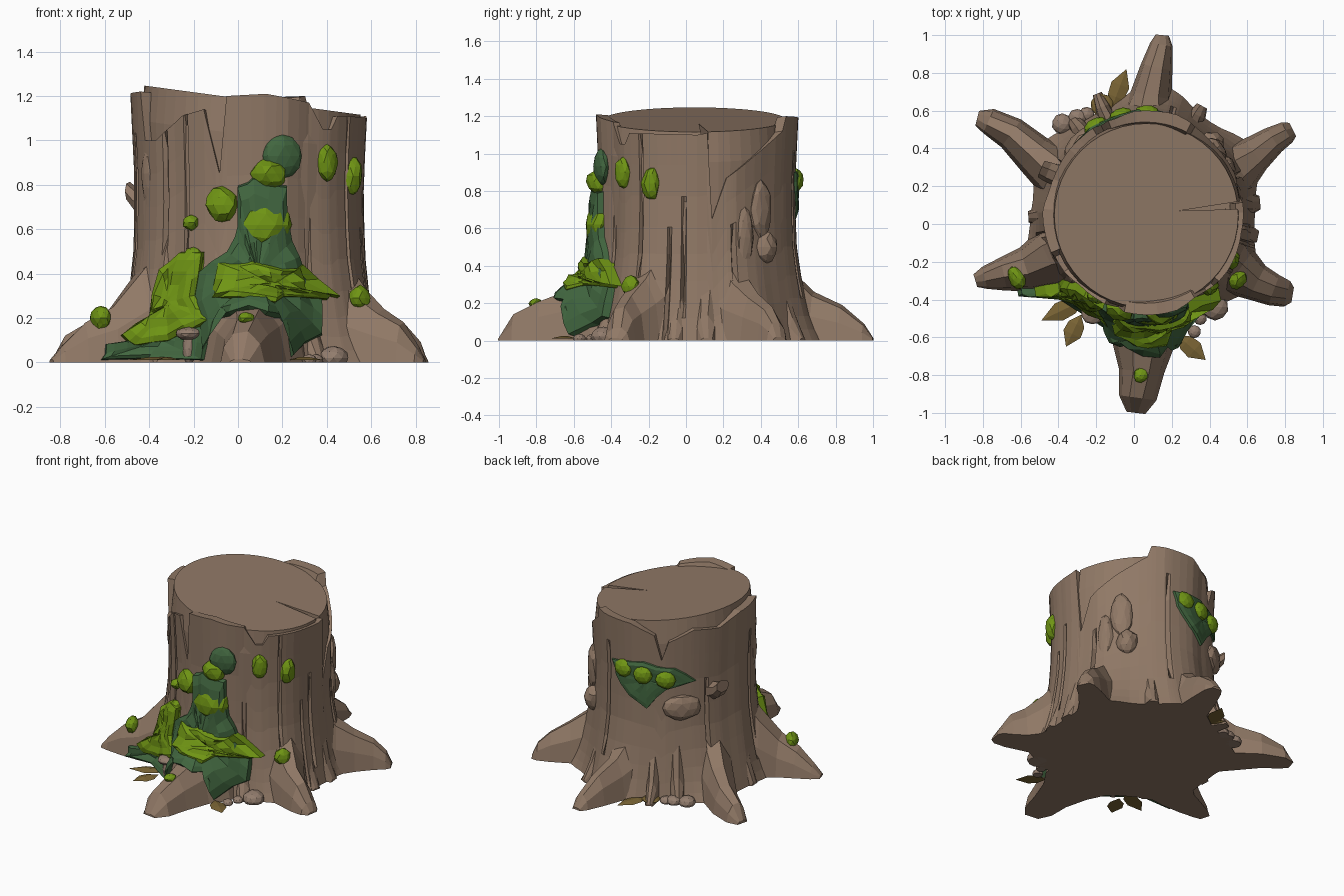
import bpy, bmesh, math, random
from mathutils import Vector
from mathutils.bvhtree import BVHTree

if "Cube" in bpy.data.objects:
    bpy.data.objects.remove(bpy.data.objects["Cube"])

random.seed(4)
CX, CY = 0.06, 0.06          # trunk axis


def material(name, rgb):
    m = bpy.data.materials.new(name)
    m.diffuse_color = (*rgb, 1)
    m.use_nodes = True
    m.node_tree.nodes["Principled BSDF"].inputs["Base Color"].default_value = m.diffuse_color
    return m


BARK = material("bark brown", (0.28, 0.19, 0.133))
DARK = material("dark moss green", (0.053, 0.133, 0.050))
LIME = material("light moss green", (0.16, 0.30, 0.007))
LEAF = material("dry leaf gold", (0.19, 0.125, 0.034))
CAP = material("mushroom brown", (0.29, 0.205, 0.155))


def mesh_object(name, verts, faces, mat):
    me = bpy.data.meshes.new(name)
    me.from_pydata([tuple(v) for v in verts], [], faces)
    bm = bmesh.new()
    bm.from_mesh(me)
    bmesh.ops.recalc_face_normals(bm, faces=bm.faces)
    bm.to_mesh(me)
    bm.free()
    me.materials.append(mat)
    ob = bpy.data.objects.new(name, me)
    bpy.context.collection.objects.link(ob)
    return ob


def lerp(table, x):
    for (a, va), (b, vb) in zip(table, table[1:]):
        if x <= b:
            return va + (vb - va) * max(0, (x - a) / (b - a))
    return table[-1][1]


def loft(rings, close_ends=True):
    n = len(rings[0])
    verts = [v for r in rings for v in r]
    faces = [(i * n + j, i * n + (j + 1) % n, (i + 1) * n + (j + 1) % n, (i + 1) * n + j)
             for i in range(len(rings) - 1) for j in range(n)]
    if close_ends:
        faces += [tuple(range(n))[::-1], tuple(range(len(verts) - n, len(verts)))]
    return verts, faces


# Bark shell: broken top edge by angle, ridged sides, flared base
TOP = [(0, 1.10), (6, 1.11), (9, .65), (18, .87), (37, .99), (60, 1.12), (63, 1.2), (95, 1.19),
       (112, 1.12), (117, .95), (122, 1.08), (140, 1.16), (160, 1.14), (178, 1.21), (203, 1.22),
       (206, 1.0), (216, 1.0), (233, 1.11), (246, 1.14), (254, .85), (258, 1.2), (277, 1.21),
       (300, 1.17), (308, 1.05), (313, 1.05), (317, 1.11), (360, 1.10)]
SIDE = [(0, .585), (.12, .565), (.3, .54), (.5, .52), (.8, .515), (1.2, .535)]
CRACKS = [(235, .5, .95), (300, .2, .9), (325, .4, 1.0), (343, .05, .6), (352, .2, .75),
          (22, .1, .6), (75, .3, .9), (150, .2, .8), (192, .2, 1.0), (222, .4, .9)]
ridge = [random.uniform(-.016, .012) for _ in range(30)]
ridge_table = [(i * 12, ridge[i % 30]) for i in range(31)]
angles = set(range(0, 360, 6)) | {a for a, _ in TOP if a < 360}
for d, _, _ in CRACKS:
    angles |= {d - 1.6, d, d + 1.6}
angles = sorted(angles)


def trunk_radius(deg, z):
    r = lerp(SIDE, z) + lerp(ridge_table, deg)
    for root in (270, 85, 150, 30, 207, 325):
        d = (deg - root + 180) % 360 - 180
        r += .09 * math.exp(-(d / 17) ** 2) * math.exp(-z / .2)
    for d, z0, z1 in CRACKS:
        if abs(deg - d) < .1 and z0 < z < z1:
            r -= .035
    return r


def polar(deg, r, z):
    a = math.radians(deg)
    return Vector((CX + r * math.cos(a), CY + r * math.sin(a), z))


rings = [[polar(a, trunk_radius(a, t * lerp(TOP, a)), t * lerp(TOP, a)) for a in angles]
         for t in (0, .05, .11, .19, .29, .42, .55, .7, .85, 1)]
rings.append([polar(a, .48, lerp(TOP, a) - .005) for a in angles])
rings.append([polar(a, .45, lerp(TOP, a) - .08) for a in angles])
solid = [mesh_object("bark_shell", *loft(rings), BARK)]

# Heartwood core with slanted cut top and a wedge-shaped split
core_rings = []
for r, drop in ((.47, 1.0), (.502, .16), (.487, 0)):
    ring = []
    for i in range(48):
        a = i * math.tau / 48
        x, y = .065 + r * math.cos(a), .045 + r * math.sin(a)
        ring.append((x, y, 1.19 - .135 * x - drop))
    core_rings.append(ring)
core = mesh_object("heartwood_core", *loft(core_rings), BARK)
wedge = [(.24, .07), (.75, .085), (.75, .15)]
cutter = mesh_object("split_cutter", *loft([[(x, y, z) for x, y in wedge] for z in (.62, 1.5)]), BARK)
cutter.hide_render = True
cutter.hide_viewport = True
mod = core.modifiers.new("split", "BOOLEAN")
mod.operation, mod.object, mod.solver = "DIFFERENCE", cutter, "EXACT"


# Roots: arched cross-sections along a path of (x, y, height, half width)
def root(name, pts):
    rs = []
    for i, (x, y, h, w) in enumerate(pts):
        a, b = pts[max(0, i - 1)], pts[min(len(pts) - 1, i + 1)]
        d = Vector((b[0] - a[0], b[1] - a[1], 0)).normalized()
        s = Vector((-d.y, d.x, 0))
        k = random.uniform(-.12, .12)
        rs.append([Vector((x, y, 0)) + s * (u * w) + Vector((0, 0, v * h)) for u, v in
                   ((-1, 0), (-.85, .5), (-.45 + k, .92), (.25 + k, 1), (.8, .6), (1, 0))])
    solid.append(mesh_object(name, *loft(rs), BARK))


root("front_root", [(.07, -.3, .6, .26), (.06, -.5, .36, .24), (.05, -.62, .27, .17),
                    (.04, -.78, .21, .12), (.02, -.92, .14, .10), (.01, -1, .015, .05)])
root("back_root", [(.08, .4, .65, .22), (.07, .57, .37, .15), (.09, .68, .26, .11),
                   (.12, .83, .19, .085), (.145, .95, .09, .06), (.15, 1, .015, .035)])
root("back_left_root", [(-.25, .2, .6, .2), (-.42, .28, .36, .14), (-.53, .37, .25, .11),
                        (-.65, .48, .19, .09), (-.77, .545, .12, .07), (-.83, .56, .02, .04)])
root("back_right_root", [(.4, .2, .55, .2), (.55, .3, .33, .14), (.64, .37, .25, .10),
                         (.74, .445, .18, .075), (.81, .485, .1, .06), (.84, .5, .02, .04)])
root("front_left_root", [(-.28, -.1, .65, .2), (-.45, -.19, .4, .16), (-.57, -.24, .25, .12),
                         (-.69, -.265, .18, .09), (-.79, -.285, .08, .06), (-.84, -.3, .015, .035)])
root("front_right_root", [(.4, -.12, .55, .2), (.55, -.25, .33, .14), (.65, -.31, .24, .10),
                          (.74, -.35, .18, .085), (.81, -.37, .07, .07), (.84, -.375, .015, .04)])
# Small buttresses between the main roots
for i, (deg, h, w, reach) in enumerate([(112, .3, .05, .68), (128, .36, .06, .64), (62, .3, .06, .64),
                                        (5, .3, .07, .61), (348, .25, .06, .61), (182, .38, .06, .62),
                                        (222, .5, .06, .62), (300, .25, .06, .63)]):
    p = [polar(deg, r, 0) for r in (.42, .53, (reach + .53) / 2, reach)]
    root("buttress_%d" % (i + 1), [(p[j].x, p[j].y, h * f, w * g) for j, (f, g) in
                                   enumerate(((1.6, 1.3), (1, 1), (.45, .8), (.05, .5)))])

# Joined surface for placing knots and moss
allv, allf = [], []
for ob in solid:
    o = len(allv)
    allv += [v.co.copy() for v in ob.data.vertices]
    allf += [[o + k for k in p.vertices] for p in ob.data.polygons]
tree = BVHTree.FromPolygons(allv, allf)


def surface(view, x, z, lift):
    """Point on the stump seen from a side direction (degrees), raised towards the viewer."""
    a = math.radians(view)
    out, side = Vector((math.cos(a), math.sin(a), 0)), Vector((-math.sin(a), math.cos(a), 0))
    start = side * x + out * 2 + Vector((0, 0, z))
    hit, nor = tree.ray_cast(start, -out)[:2]
    if hit is None:
        hit, nor = tree.find_nearest(side * x + out * .3 + Vector((0, 0, z)))[:2]
    if nor.dot(out) < 0:
        nor = -nor
    return hit + (nor * .5 + out * .5) * lift


def lump(name, pos, size, yaw, mat, jitter=.1, detail=2):
    bm = bmesh.new()
    bmesh.ops.create_icosphere(bm, subdivisions=detail, radius=1)
    c, s = math.cos(yaw), math.sin(yaw)
    for v in bm.verts:
        k = 1 + random.uniform(-jitter, jitter)
        p = Vector((v.co.x * size[0], v.co.y * size[1], v.co.z * size[2])) * k
        v.co = Vector((p.x * c - p.y * s, p.x * s + p.y * c, p.z)) + pos
        v.co.z = max(v.co.z, 0)
    me = bpy.data.meshes.new(name)
    bm.to_mesh(me)
    bm.free()
    me.materials.append(mat)
    bpy.context.collection.objects.link(bpy.data.objects.new(name, me))


def stuck_lump(name, view, x, z, w, h, depth, mat, jitter=.1):
    p = surface(view, x, z, 0)
    lump(name, p, (depth, w, h), math.atan2(p.y - CY, p.x - CX), mat, jitter)


# Knots and raised bark plates
for i, (deg, z, w, h, d) in enumerate([(131, .62, .13, .09, .05), (46, .5, .07, .085, .06), (42, .7, .07, .16, .035),
                                       (30, .55, .05, .17, .03), (205, .85, .05, .14, .03)]):
    lump("bark_knot_%d" % (i + 1), polar(deg, .51, z), (d, w, h), math.radians(deg), BARK, .08)
stub = [[polar(157 + math.degrees(u * s / .55), r, z + v * s) for u, v in
         ((math.cos(k * math.tau / 7), math.sin(k * math.tau / 7)) for k in range(7))]
        for r, z, s in ((.45, .68, .075), (.56, .73, .055), (.6, .77, .045))]
mesh_object("branch_stub", *loft(stub), BARK)


# Moss sheets: an outline shrunk in rings onto the stump
def drape(name, view, outline, thick, mat):
    pts = []
    for a, b in zip(outline, outline[1:] + outline[:1]):
        pts += [a, ((a[0] + b[0]) / 2 + random.uniform(-.012, .012), (a[1] + b[1]) / 2 + random.uniform(-.012, .012))]
    cx, cz = (sum(p[i] for p in pts) / len(pts) for i in (0, 1))
    rs = [[surface(view, cx + (x - cx) * k, max(.005, cz + (z - cz) * k),
                   -.015 if t == 0 else thick * t * random.uniform(.8, 1.15)) for x, z in pts]
          for k, t in ((1, 0), (.97, .7), (.82, 1), (.6, 1), (.35, 1), (.12, 1))]
    verts, faces = loft(rs, False)
    n = len(pts)
    faces.append(tuple(range(len(verts) - n, len(verts))))
    mesh_object(name, verts, faces, mat)


drape("front_moss_base", -90, [(-.15, .05), (-.2, .25), (-.18, .4), (-.05, .5), (0, .62), (0, .8), (.07, .84),
                               (.22, .8), (.24, .55), (.3, .4), (.38, .3), (.38, .12), (.24, .02), (.19, .2),
                               (.05, .235), (-.09, .2)], .055, DARK)
drape("front_moss_top", -90, [(-.12, .28), (-.09, .45), (.05, .46), (.2, .42), (.28, .44), (.45, .29), (.4, .28),
                              (.22, .29), (.15, .25), (0, .27)], .085, LIME)
drape("left_moss_base", -90, [(-.62, .01), (-.6, .08), (-.4, .13), (-.2, .22), (-.13, .15), (-.15, .01)], .04, DARK)
drape("left_moss_top", -90, [(-.53, .12), (-.4, .2), (-.34, .42), (-.25, .5), (-.15, .5), (-.18, .3), (-.12, .18),
                             (-.3, .09), (-.47, .07)], .065, LIME)
drape("back_moss_base", 107, [(-.33, .9), (-.1, .93), (.1, .9), (.22, .8), (.05, .75), (-.08, .6), (-.2, .68),
                              (-.3, .8)], .02, DARK)
stuck_lump("moss_knob", -90, .2, .93, .09, .1, .04, DARK, .05)
for i, (x, z, w, h) in enumerate([(-.62, .2, .065, .055), (-.21, .63, .04, .035), (-.07, .71, .075, .08),
                                  (.12, .62, .125, .11), (.14, .85, .08, .07), (.4, .9, .05, .085),
                                  (.515, .84, .05, .09), (.55, .29, .055, .055), (-.2, .45, .06, .07)]):
    stuck_lump("moss_clump_%d" % (i + 1), -90, x, z, w, h, .07 if w > .07 else .045, LIME)
lump("root_moss_clump", Vector((.035, -.8, .2)), (.04, .04, .025), 0, LIME)
for i, deg in enumerate((89, 104, 120)):
    lump("back_moss_clump_%d" % (i + 1), polar(deg, .53, .86 - .02 * i), (.04, .065, .06), math.radians(deg), LIME, .05)

# Mushrooms and pebbles at the foot
lump("mushroom_cap", Vector((-.22, -.47, .13)), (.062, .062, .03), 0, CAP, .03)
lump("mushroom_stem", Vector((-.22, -.47, .06)), (.03, .03, .08), 0, CAP, .03)
for i, (x, y, r) in enumerate([(.43, -.44, .07), (.35, -.5, .035), (.32, -.57, .035),
                               (-.38, .53, .055), (-.3, .56, .05), (-.25, .58, .04)]):
    lump("pebble_%d" % (i + 1), Vector((x, y, r * .3)), (r, r, r * .75), 0, CAP, .03)
lump("round_leaf", Vector((-.17, .63, .02)), (.06, .06, .015), 0, LEAF, .03)

# Fallen leaves: folded pointed ovals
for i, (x0, y0, x1, y1) in enumerate([(-.26, -.4, -.49, -.51), (-.28, -.48, -.36, -.65), (.23, -.59, .38, -.72),
                                      (-.12, .61, -.04, .82)]):
    a, b = Vector((x0, y0, .012)), Vector((x1, y1, .012))
    s = (b - a).cross(Vector((0, 0, 1))).normalized() * .05
    up = Vector((0, 0, .012))
    v = [a, a.lerp(b, .3) + s * .9, a.lerp(b, .6) + s, b, a.lerp(b, .6) - s, a.lerp(b, .3) - s * .9,
         a.lerp(b, .3) + up, a.lerp(b, .6) + up]
    leaf = mesh_object("fallen_leaf_%d" % (i + 1), v, [(0, 1, 6), (1, 2, 7, 6), (2, 3, 7), (3, 4, 7), (4, 5, 6, 7),
                                                       (5, 0, 6), (0, 5, 4, 3, 2, 1)], LEAF)
